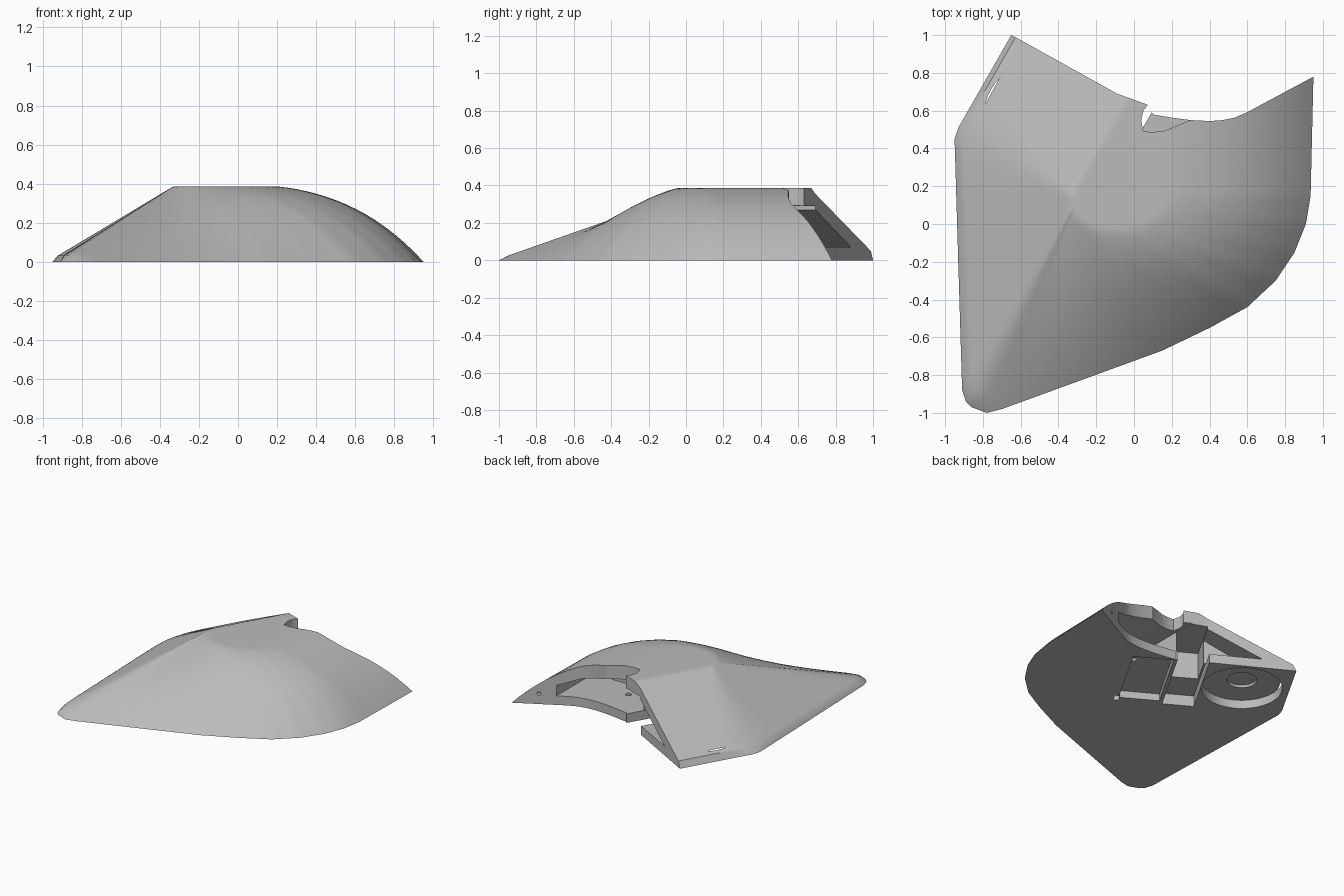
import bpy, bmesh, math
from mathutils import Vector

old = bpy.data.objects.get("Cube")
if old:
    bpy.data.objects.remove(old, do_unlink=True)

grey = bpy.data.materials.new("plain grey")
grey.use_nodes = True
grey.diffuse_color = (0.5, 0.5, 0.5, 1)
grey.node_tree.nodes["Principled BSDF"].inputs["Base Color"].default_value = (0.5, 0.5, 0.5, 1)

APEX = Vector((-0.3, 0.13))
HEIGHT = 0.405
ALONG = Vector((0.5, 0.866))        # direction of the rear ridge
ACROSS = Vector((-0.866, 0.5))
nose = [(-0.91, -0.88), (-0.89, -0.94), (-0.86, -0.97), (-0.78, -1.0), (-0.7, -0.98)]
right_side = [(-0.7, -0.98), (0.15, -0.67), (0.4, -0.55), (0.6, -0.44), (0.75, -0.3),
              (0.85, -0.15), (0.91, 0.0), (0.935, 0.15), (0.95, 0.78)]
wing_side = [(-0.65, 1.0), (-0.93, 0.51), (-0.95, 0.45)]
rear = [(0.96, 1.2), (0.318, 1.2), (-0.537, 1.2)]


def new_object(name, bm):
    bmesh.ops.recalc_face_normals(bm, faces=bm.faces)
    mesh = bpy.data.meshes.new(name)
    bm.to_mesh(mesh)
    bm.free()
    ob = bpy.data.objects.new(name, mesh)
    bpy.context.collection.objects.link(ob)
    return ob


def reach(p, a, b):
    """Share of the way from the apex to the line through a and b."""
    a, b = Vector(a), Vector(b)
    n = Vector((b.y - a.y, a.x - b.x))
    return max(0.0, n.dot(p - APEX) / n.dot(a - APEX))


def height(p):
    """Two flat facets and a rounded side, blended along soft ridges."""
    d = p - APEX
    ang = math.degrees(math.atan2(d.y, d.x))
    if ang < -114:
        ang = -114 if ang > -150 else 180
    power = 1 + 2.4 * min(1, (ang + 114) / 114) ** 1.3
    wing = 0.91 * reach(p, wing_side[0], wing_side[1])
    left = 0.95 * reach(p, wing_side[2], nose[0])
    side = max(reach(p, a, b) for a, b in zip(right_side, right_side[1:])) ** power
    k = 14
    return HEIGHT * (1 - (wing ** k + left ** k + side ** k + 0.045 ** k) ** (1 / k))


# Shell: rings spreading from the apex to the outline
corners = nose[:-1] + right_side + rear + wing_side
outline = []
for a, b in zip(corners, corners[1:] + corners[:1]):
    a, b = Vector(a), Vector(b)
    steps = max(1, round((b - a).length / 0.05))
    outline += [a.lerp(b, i / steps) for i in range(steps)]

bm = bmesh.new()
top = bm.verts.new((*APEX, height(APEX)))
shares = [0.02, 0.045, 0.08] + [0.08 + 0.885 * i / 22 for i in range(1, 23)] + [1.0]
rings = []
for s in shares:
    ring = []
    for q in outline:
        p = APEX.lerp(q, s)
        z = 0 if s == 1 else max(0.004, height(p))
        ring.append(bm.verts.new((p.x, p.y, z)))
    rings.append(ring)
n = len(outline)
for i in range(n):
    j = (i + 1) % n
    bm.faces.new((top, rings[0][i], rings[0][j]))
    for r0, r1 in zip(rings, rings[1:]):
        bm.faces.new((r0[i], r1[i], r1[j], r0[j]))
bm.faces.new(rings[-1])
shell = new_object("shell", bm)
shell.data.materials.append(grey)


def cut(name, points, offset):
    """Extrude a 3D polygon by offset and take it out of the shell."""
    bm = bmesh.new()
    face = bm.faces.new([bm.verts.new(p) for p in points])
    geom = bmesh.ops.extrude_face_region(bm, geom=[face])["geom"]
    bmesh.ops.translate(bm, verts=[v for v in geom if isinstance(v, bmesh.types.BMVert)],
                        vec=offset)
    tool = new_object(name, bm)
    tool.data.materials.append(grey)
    tool.hide_render = True
    mod = shell.modifiers.new(name, "BOOLEAN")
    mod.operation, mod.solver, mod.object = "DIFFERENCE", "EXACT", tool
    bpy.context.view_layer.objects.active = shell
    bpy.ops.object.modifier_apply(modifier=name)
    bpy.data.objects.remove(tool, do_unlink=True)


def cut_plan(name, points, z0, z1):
    cut(name, [(x, y, z0) for x, y in points], (0, 0, z1 - z0))


def slab(start, length, width):
    """Plan rectangle running along the rear ridge."""
    s, e, w = Vector(start), Vector(start) + ALONG * length, ACROSS * width / 2
    return [s - w, e - w, e + w, s + w]


def disc(x, y, r, steps=48):
    return [(x + r * math.cos(math.tau * i / steps), y + r * math.sin(math.tau * i / steps))
            for i in range(steps)]


# Rear edge: concave arc on one side, slanted wing edge on the other
arc = [(1.3, 0.97), (0.95, 0.78), (0.6, 0.592), (0.53, 0.562), (0.47, 0.55), (0.4, 0.545),
       (0.3, 0.55), (0.2, 0.563), (0.1, 0.58), (0.075, 0.63), (-0.02, 0.665), (-0.09, 0.69),
       (-0.62, 0.985), (-0.65, 1.0), (-0.68, 0.97), (-0.9, 1.4), (1.3, 1.4)]
cut_plan("rear_trim", arc, -0.2, 0.7)

# Cavity above the floor plate, open to the concave rear
cavity = [(0.67, 0.07), (0.67, 0.15), (0.5, 0.22), (0.3, 0.27), (0.02, 0.295), (0.02, 0.07)]
cut("rear_cavity", [(x, 0.18, z) for x, z in cavity], (0, 0.8, 0))

# Scooped lip of the shell over the cavity
cut_plan("lip_scoop", [(0.08, 0.64), (0.05, 0.6), (0.038, 0.55), (0.05, 0.49), (0.1, 0.487),
                       (0.16, 0.493), (0.3, 0.551), (0.2, 0.8), (0.1, 0.8)], 0.2, 0.6)

# Channel through the floor, deeper towards the rear
cut_plan("channel", slab((-0.32, 0.1), 1.0, 0.226), -0.1, 0.085)
cut_plan("channel_rear", slab((-0.2, 0.31), 0.8, 0.2), -0.1, 0.29)

# Triangular opening in the wing edge
edge = Vector((0.49, 0.87, 0)) * -0.22
cut("wing_opening", [(-0.42, 0.91, 0.07), (-0.04, 0.73, 0.07), (-0.04, 0.73, 0.285)], edge)

# Pockets in the underside
cut_plan("round_pocket", disc(-0.51, 0.57, 0.285), -0.1, 0.066)
cut_plan("round_pocket_centre", disc(-0.51, 0.57, 0.105), 0.05, 0.085)
cut_plan("long_pocket", slab((-0.055, -0.01), 0.58, 0.29), -0.1, 0.055)
cut_plan("long_pocket_tab", slab((0.06, -0.125), 0.06, 0.04), -0.1, 0.055)

# Screw holes
cut_plan("floor_hole", disc(0.27, 0.32, 0.022, 20), 0.03, 0.1)
cut("tip_hole", [(x, 0.62, z + 0.08) for x, z in disc(0.78, 0, 0.013, 12)], (0, 0.2, 0))

bpy.ops.object.select_all(action="DESELECT")
shell.select_set(True)
bpy.context.view_layer.objects.active = shell
bpy.ops.object.shade_smooth_by_angle(angle=math.radians(28))
